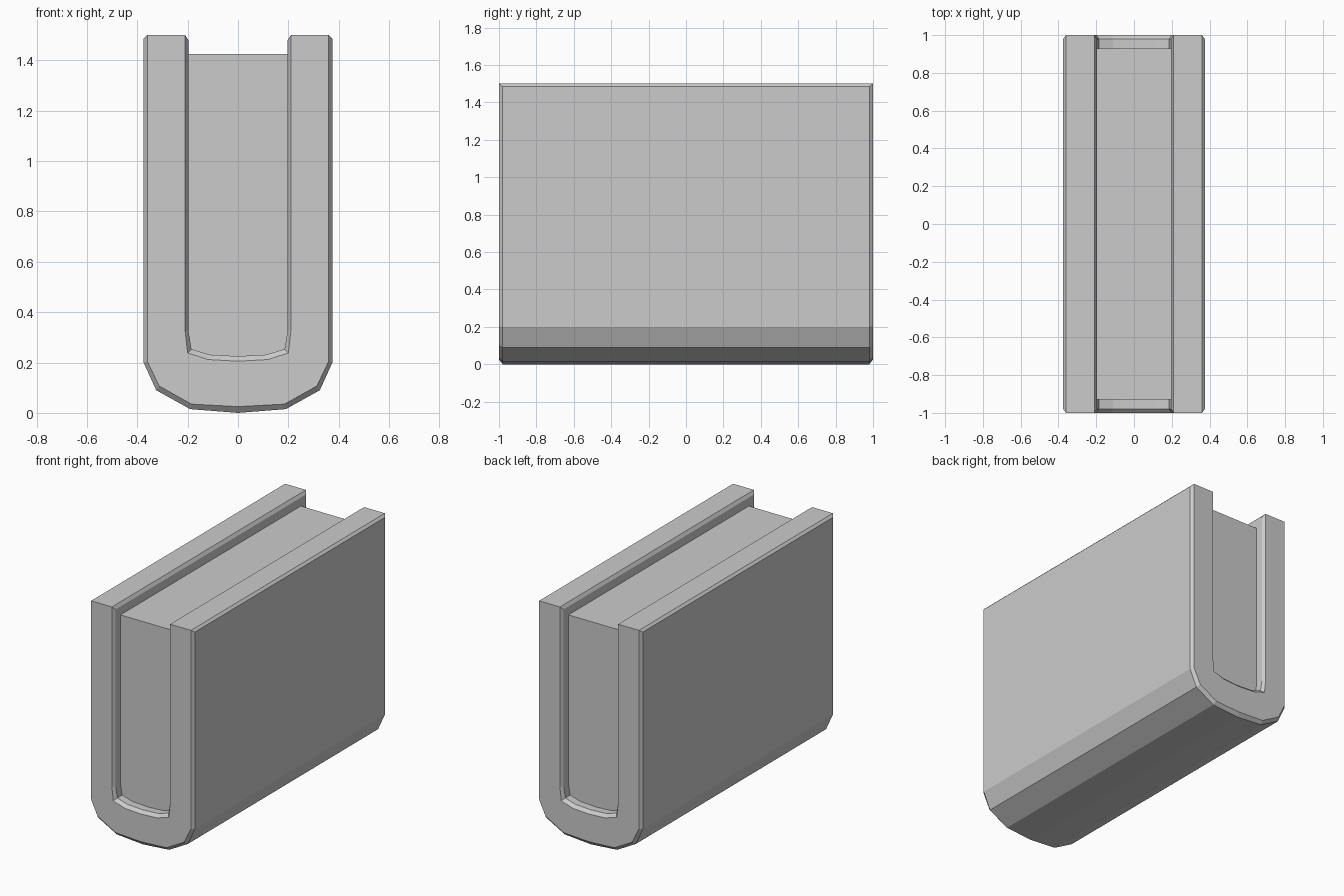
import bpy, bmesh

if "Cube" in bpy.data.objects:
    bpy.data.objects.remove(bpy.data.objects["Cube"])


def mirrored(half):
    """Close a right-hand half profile (starts and ends on x = 0) into a loop."""
    return half + [(-x, z) for x, z in reversed(half[1:-1])]


def loft(name, sections):
    """Skin a list of (y, profile) sections and cap both ends."""
    bm = bmesh.new()
    rings = [[bm.verts.new((x, y, z)) for x, z in prof] for y, prof in sections]
    n = len(rings[0])
    for a, b in zip(rings, rings[1:]):
        for i in range(n):
            j = (i + 1) % n
            bm.faces.new((a[i], a[j], b[j], b[i]))
    bm.faces.new(rings[0])
    bm.faces.new(rings[-1])
    bmesh.ops.remove_doubles(bm, verts=bm.verts, dist=0.0005)
    bmesh.ops.recalc_face_normals(bm, faces=bm.faces)
    mesh = bpy.data.meshes.new(name)
    bm.to_mesh(mesh)
    bm.free()
    obj = bpy.data.objects.new(name, mesh)
    bpy.context.collection.objects.link(obj)
    return obj


# U-shaped shell: full section, and the bevelled section used at both ends
full = mirrored([(0, 0), (0.19, 0.015), (0.325, 0.09), (0.375, 0.2),
                 (0.375, 1.485), (0.36, 1.5), (0.21, 1.5), (0.197, 1.48),
                 (0.197, 0.325), (0.185, 0.253), (0.11, 0.231), (0, 0.225)])
end = mirrored([(0, 0.025), (0.185, 0.035), (0.313, 0.107), (0.36, 0.205),
                (0.36, 1.5), (0.36, 1.5), (0.21, 1.5), (0.21, 1.5),
                (0.21, 0.325), (0.2, 0.238), (0.12, 0.212), (0, 0.205)])
loft("channel_shell", [(-1, end), (-0.98, full), (0.98, full), (1, end)])

# Solid filling, set back from the shell ends and rim
core = mirrored([(0, 0.215), (0.11, 0.221), (0.188, 0.245), (0.2, 0.325),
                 (0.2, 1.425), (0, 1.425)])
loft("inner_core", [(-0.93, core), (0.93, core)])
